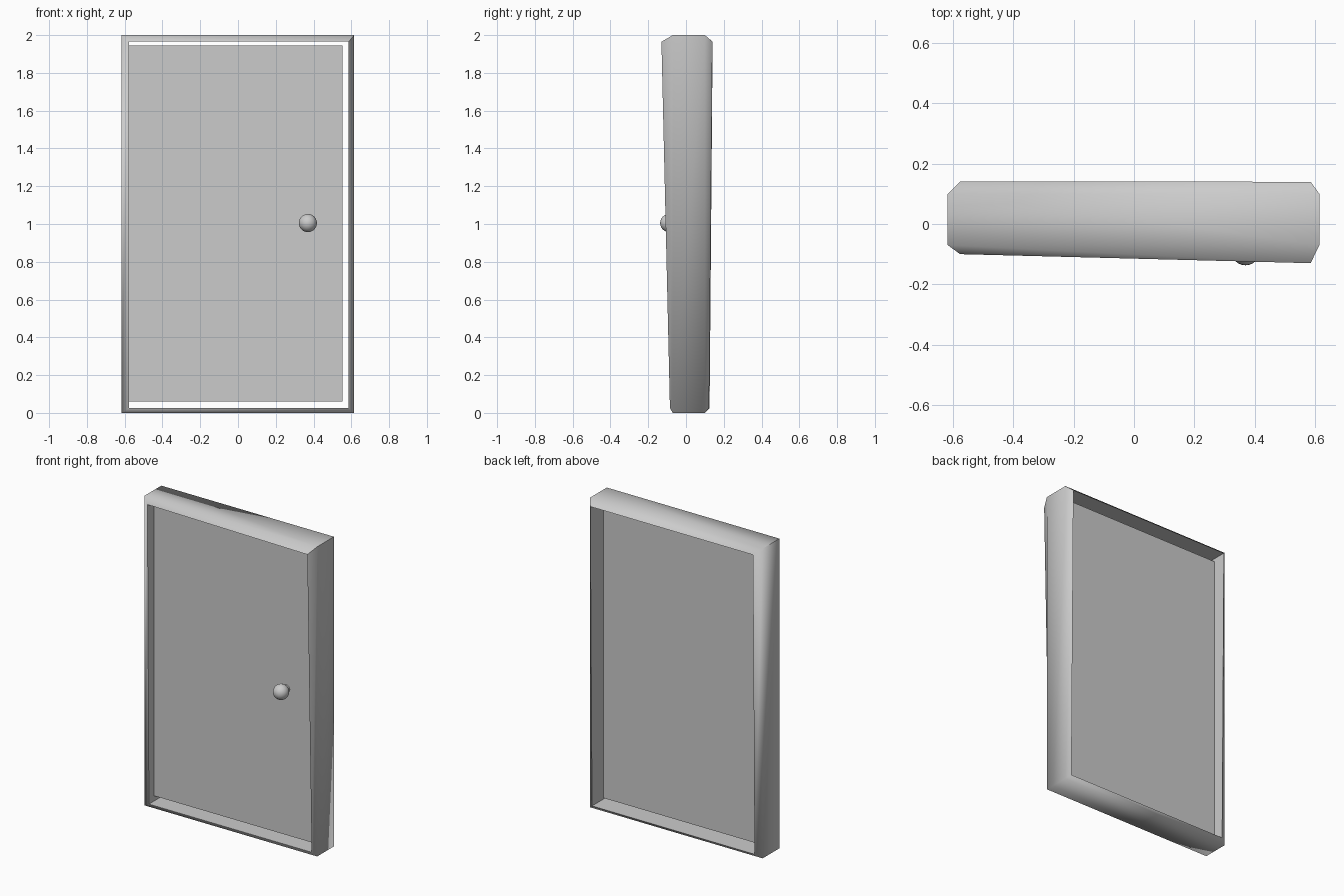
import bpy, bmesh
from mathutils import Matrix, Vector

if "Cube" in bpy.data.objects:
    bpy.data.objects.remove(bpy.data.objects["Cube"])


def finish(bm, name, angle=None):
    bmesh.ops.recalc_face_normals(bm, faces=bm.faces)
    me = bpy.data.meshes.new(name)
    bm.to_mesh(me)
    bm.free()
    ob = bpy.data.objects.new(name, me)
    bpy.context.collection.objects.link(ob)
    if angle:
        bpy.ops.object.select_all(action='DESELECT')
        ob.select_set(True)
        bpy.context.view_layer.objects.active = ob
        bpy.ops.object.shade_smooth_by_angle(angle=angle)
    return ob


# Frame: slightly skewed ring, narrow outer face flaring to a wide inner opening
# per corner: outer x, outer z, inner x, inner z, inner front y, inner back y
corners = [
    (-0.618, 0.0, -0.577, 0.025, -0.085, 0.125),
    (0.615, 0.0, 0.586, 0.025, -0.085, 0.122),
    (0.615, 2.0, 0.586, 1.965, -0.130, 0.140),
    (-0.618, 2.0, -0.577, 1.965, -0.100, 0.141),
]
OUT_FRONT, OUT_BACK = -0.07, 0.10
bm = bmesh.new()
rings = [[bm.verts.new(p) for p in ((ox, OUT_FRONT, oz), (ox, OUT_BACK, oz),
                                    (ix, yb, iz), (ix, yf, iz))]
         for ox, oz, ix, iz, yf, yb in corners]
for i in range(4):
    a, b = rings[i], rings[(i + 1) % 4]
    for j in range(4):
        k = (j + 1) % 4
        bm.faces.new((a[j], b[j], b[k], a[k]))
finish(bm, "door_frame", 1.05)

# Door leaf, hung against the left post with a gap on the other sides
bm = bmesh.new()
lo, hi = Vector((-0.58, -0.035, 0.06)), Vector((0.552, 0.055, 1.945))
size = hi - lo
bmesh.ops.create_cube(bm, size=1, matrix=Matrix.Translation((lo + hi) / 2)
                      @ Matrix.Diagonal((*size, 1)))
finish(bm, "door_panel")

# Knob with a short stem, front only
bm = bmesh.new()
bmesh.ops.create_uvsphere(bm, u_segments=24, v_segments=12, radius=0.048,
                          matrix=Matrix.Translation((0.37, -0.089, 1.005)))
finish(bm, "door_knob", 0.7)
bm = bmesh.new()
bmesh.ops.create_cone(bm, cap_ends=True, segments=16, radius1=0.025, radius2=0.025,
                      depth=0.06, matrix=Matrix.Translation((0.37, -0.06, 1.005))
                      @ Matrix.Rotation(1.570796, 4, 'X'))
finish(bm, "knob_stem", 0.7)
